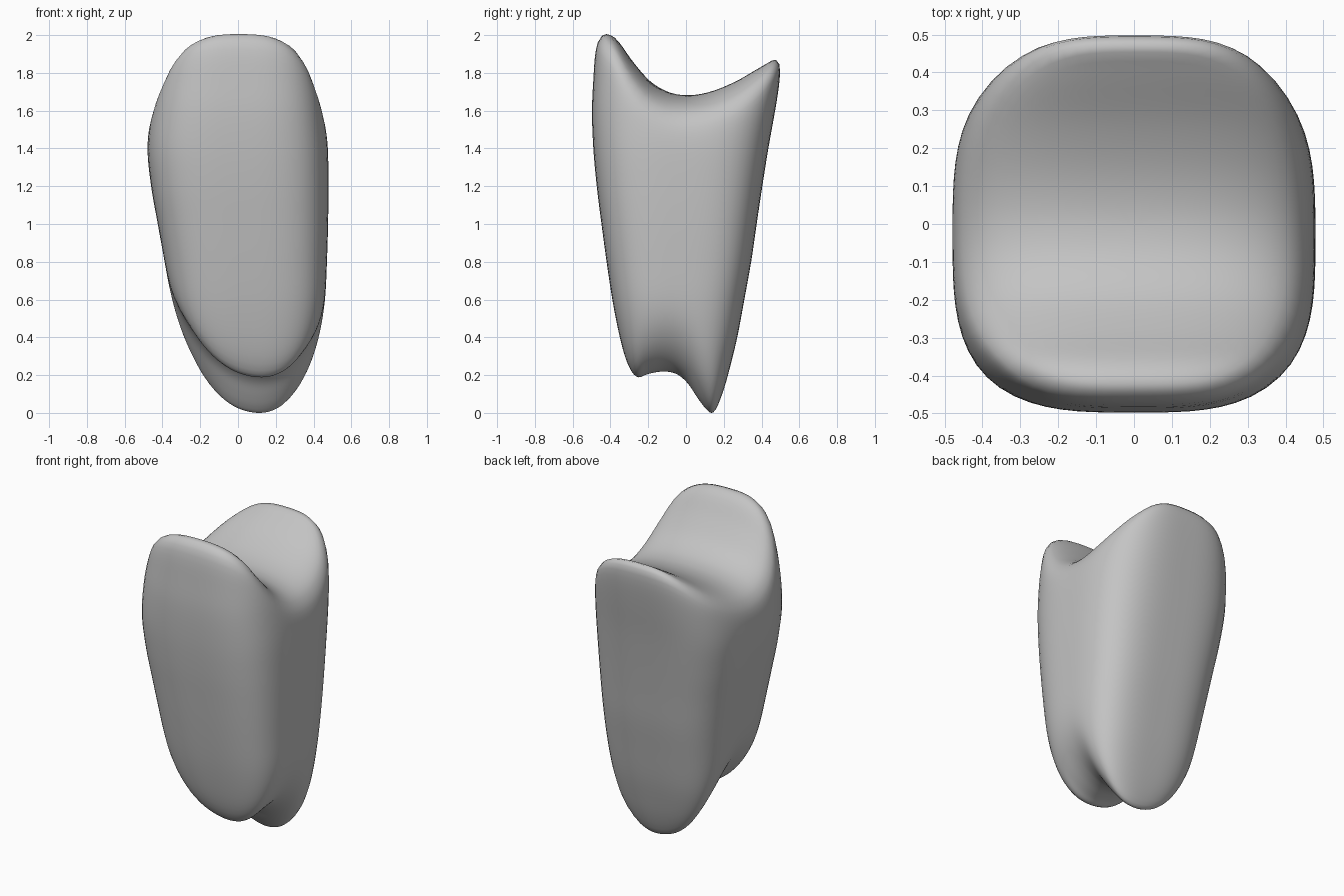
import bpy, bmesh, math

cube = bpy.data.objects.get("Cube")
if cube:
    bpy.data.objects.remove(cube, do_unlink=True)

# Outline profiles, evenly spaced from the base to the top of the body
LEFT_SIDE = [.27, .295, .325, .357, .39, .426, .461, .48, .464, .435, .41]
RIGHT_SIDE = [.385, .417, .442, .461, .47, .476, .478, .475, .461, .445, .435]
FRONT_SIDE = [.29, .325, .36, .395, .425, .452, .477, .495, .502, .494, .49]
BACK_SIDE = [.19, .225, .268, .305, .341, .37, .4, .432, .468, .502, .53]

# Saddle heights, evenly spaced from front to back
TOP_SADDLE = [2.12, 2.03, 1.875, 1.76, 1.7, 1.68, 1.69, 1.725, 1.785, 1.88, 2.015]
BASE_SADDLE = [.1, .13, .185, .21, .215, .2, .155, .083, .01, -.06, -.07]

ANGLES = 80
WALL_STEPS = 20
CAP_STEPS = 22
SHOULDER = 0.85
SQUARENESS = 3.3


def sample(values, fraction):
    """Smooth curve through evenly spaced values."""
    last = len(values) - 1
    position = min(max(fraction, 0), 1) * last
    i = min(int(position), last - 1)
    t = position - i
    start, end = values[i], values[i + 1]
    slope_in = (end - values[max(i - 1, 0)]) / 2
    slope_out = (values[min(i + 2, last)] - start) / 2
    return (start + slope_in * t
            + (3 * (end - start) - 2 * slope_in - slope_out) * t ** 2
            + (2 * (start - end) + slope_in + slope_out) * t ** 3)


def mix(low, high, signed):
    return low + (high - low) * (signed + 1) / 2


def half_section(sharpness):
    """Radius and height pairs from the waist to the middle of a cap."""
    pairs = []
    for i in range(WALL_STEPS + 1):
        h = SHOULDER * i / WALL_STEPS
        pairs.append(((1 - h ** sharpness) ** 0.25, h))
    rim = pairs[-1][0]
    for i in range(1, CAP_STEPS):
        r = rim * (1 - i / CAP_STEPS)
        pairs.append((r, (1 - r ** 4) ** (1 / sharpness)))
    return pairs


def body_point(a, b, h):
    """Place a point of the unit rounded block on the tapered body."""
    depth = (b + 1) / 2
    # Both ends are arched across, with a shallow groove at each side below
    arch = 0.18 * (a - 0.2) ** 2
    groove = 0.04 * a * a * (1 - b * b) ** 2
    base = sample(BASE_SADDLE, depth) + arch + groove
    top = sample(TOP_SADDLE, depth) - 0.05 * a * a
    z = mix(base, top, h)
    level = z / 2
    x = mix(-sample(LEFT_SIDE, level), sample(RIGHT_SIDE, level), a)
    y = mix(-sample(FRONT_SIDE, level), sample(BACK_SIDE, level), b)
    return x, y, z


# Rounded-square rings, base to top, closed by a pole at each end
base_half = [(r, -h) for r, h in half_section(8)]
section = base_half[:0:-1] + half_section(12)
bm = bmesh.new()
rings = []
for r, h in section:
    ring = []
    for i in range(ANGLES):
        angle = math.tau * i / ANGLES
        c, s = math.cos(angle), math.sin(angle)
        norm = (abs(c) ** SQUARENESS + abs(s) ** SQUARENESS) ** (1 / SQUARENESS)
        ring.append(bm.verts.new(body_point(r * c / norm, r * s / norm, h)))
    rings.append(ring)
base_pole = bm.verts.new(body_point(0, 0, -1))
top_pole = bm.verts.new(body_point(0, 0, 1))

for i in range(ANGLES):
    j = (i + 1) % ANGLES
    for lower, upper in zip(rings, rings[1:]):
        bm.faces.new((lower[i], lower[j], upper[j], upper[i]))
    bm.faces.new((base_pole, rings[0][j], rings[0][i]))
    bm.faces.new((top_pole, rings[-1][i], rings[-1][j]))

# Centre the body and stand it on the ground
lows = [min(v.co[k] for v in bm.verts) for k in range(3)]
highs = [max(v.co[k] for v in bm.verts) for k in range(3)]
for v in bm.verts:
    v.co.x -= (lows[0] + highs[0]) / 2
    v.co.y -= (lows[1] + highs[1]) / 2
    v.co.z -= lows[2]
bmesh.ops.recalc_face_normals(bm, faces=bm.faces)
for face in bm.faces:
    face.smooth = True

mesh = bpy.data.meshes.new("saddle_body")
bm.to_mesh(mesh)
bm.free()
body = bpy.data.objects.new("saddle_body", mesh)
bpy.context.scene.collection.objects.link(body)

# Plain grey surface
grey = bpy.data.materials.new("plain_grey")
grey.use_nodes = True
colour = (0.55, 0.55, 0.55, 1)
grey.diffuse_color = colour
for node in grey.node_tree.nodes:
    if node.type == "BSDF_PRINCIPLED":
        node.inputs["Base Color"].default_value = colour
mesh.materials.append(grey)
